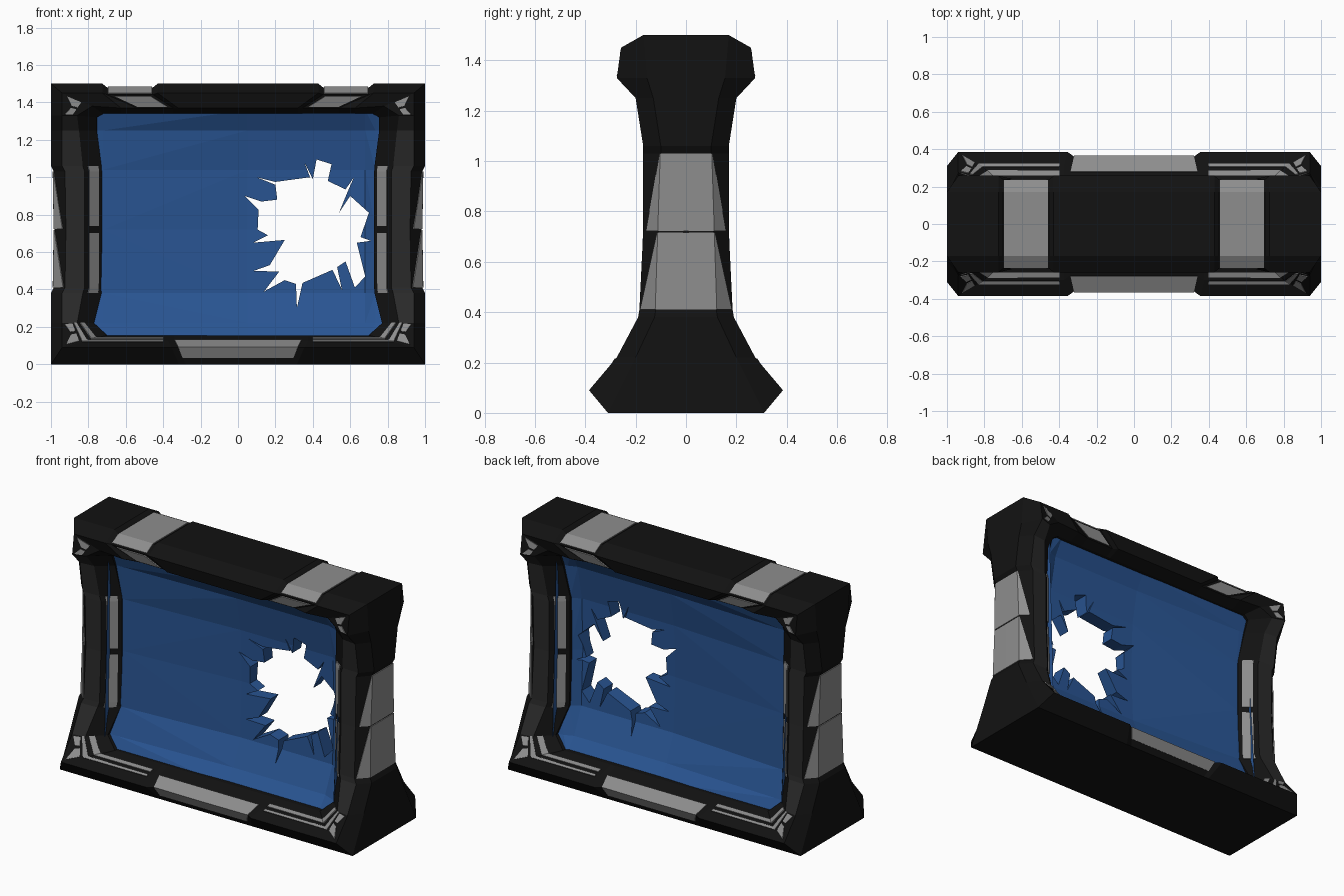
import bpy, bmesh, math
from mathutils import Vector

if "Cube" in bpy.data.objects:
    bpy.data.objects.remove(bpy.data.objects["Cube"])


def material(name, col):
    m = bpy.data.materials.new(name)
    m.diffuse_color = (*col, 1)
    m.use_nodes = True
    m.node_tree.nodes["Principled BSDF"].inputs["Base Color"].default_value = m.diffuse_color
    return m


BLACK = material("dark_metal", (0.006, 0.006, 0.006))
CHARCOAL = material("charcoal_metal", (0.022, 0.022, 0.022))
GREY = material("grey_metal", (0.27, 0.27, 0.27))
BLUE = material("blue_glass", (0.022, 0.09, 0.29))


def make(name, bm, *mats):
    me = bpy.data.meshes.new(name)
    bm.to_mesh(me)
    bm.free()
    ob = bpy.data.objects.new(name, me)
    bpy.context.collection.objects.link(ob)
    for m in mats:
        me.materials.append(m)
    return ob


def mirror(ob):
    m = ob.modifiers.new("mirror", 'MIRROR')
    m.use_axis = (True, True, False)
    m.merge_threshold = 0.0005


# One station = cross-section of the frame: outer centre, outer edge, ridge,
# front inner edge, glass edge, lip into the glass (front right quarter)
def station(a, b, c, d):
    pts = [(a[0], 0, a[2]), a, b, c, d, (d[0], d[1] * 0.5, d[2])]
    return [Vector((x, -y, z)) for x, y, z in pts]


def bottom(x, i, sh=0):
    return station((x - sh, .31, 0), (x, .385 - i, .09),
                   (x + sh / 2, .30 - i, .128), (x + sh / 2, .2, .155))


def side(z, ax, ay, by, cx, cy, dx, dy):
    return station((ax, ay, z), (ax - .06, by, z), (cx, cy, z), (dx, dy, min(z, 1.32)))


def top(x, i, sh=0):
    return station((x, .17, 1.5 - i), (x, .258 - i, 1.45 - .4 * i),
                   (x - sh, .235 - i, 1.37), (x - sh, .16, 1.34))


S = [bottom(0, .025), bottom(.32, .025, .04), bottom(.355, 0, .04),
     station((1, .31, 0), (.94, .385, .09), (.80, .30, .13), (.70, .2, .155)),
     side(.22, 1, .2, .275, .86, .26, .77, .17),
     side(.38, 1, .125, .19, .83, .185, .73, .10),
     side(.41, .985, .12, .185, .82, .18, .728, .095),
     side(.72, .98, .11, .17, .82, .165, .728, .09),
     side(1.03, .985, .10, .17, .82, .165, .728, .09),
     side(1.06, 1, .10, .17, .83, .165, .73, .09),
     side(1.25, 1, .13, .2, .85, .19, .755, .12),
     side(1.33, 1, .155, .275, .86, .25, .755, .15),
     station((1, .17, 1.5), (.94, .258, 1.45), (.78, .235, 1.38), (.72, .16, 1.34)),
     top(.725, 0, .1), top(.70, .02, .16), top(.455, .02, .11), top(.43, 0, .11), top(0, 0)]


def surf(u, v):
    i, j = min(int(u), len(S) - 2), min(int(v), 4)
    s, t = u - i, v - j
    return S[i][j].lerp(S[i][j + 1], t).lerp(S[i + 1][j].lerp(S[i + 1][j + 1], t), s)


# Black frame skin with charcoal post fronts
bm = bmesh.new()
grid = [[bm.verts.new(p) for p in st] for st in S]
for i in range(len(S) - 1):
    for j in range(5):
        f = bm.faces.new((grid[i][j], grid[i + 1][j], grid[i + 1][j + 1], grid[i][j + 1]))
        f.material_index = int(j == 2 and 4 <= i <= 10)
mirror(make("frame", bm, BLACK, CHARCOAL))


# Thin grey plate lying on the frame; the v limits may taper from start to end
def plate(name, u0, u1, *bands):
    bm = bmesh.new()
    us = [u0] + [k for k in range(math.floor(u0) + 1, math.ceil(u1))] + [u1]
    for va, vb, wa, wb in bands:
        for p, q in zip(us, us[1:]):
            f, g = (p - u0) / (u1 - u0), (q - u0) / (u1 - u0)
            uv = [(p, va + (wa - va) * f), (q, va + (wa - va) * g),
                  (q, vb + (wb - vb) * g), (p, vb + (wb - vb) * f)]
            bm.faces.new([bm.verts.new(surf(*c)) for c in uv])
    bmesh.ops.remove_doubles(bm, verts=bm.verts, dist=0.0005)
    ob = make(name, bm, GREY)
    so = ob.modifiers.new("thickness", 'SOLIDIFY')
    so.thickness, so.offset = 0.006, 1
    mirror(ob)


plate("bottom_plate", 0, 1, (1.4, 2, 1.4, 2), (2, 2.95, 2, 2.95))
plate("side_lower_plate", 6, 6.99, (0, 1, 0, 1), (1, 1.9, 1, 1.02))
plate("side_upper_plate", 7.01, 8, (0, 1, 0, 1), (1, 1.75, 1, 1.02))
plate("top_plate", 14.02, 14.98, (0, 1, 0, 1), (1, 1.9, 1, 1.9))
plate("top_front_plate", 14.1, 14.9, (2.1, 2.9, 2.1, 2.9))
plate("inner_strip_lower", 5, 6.94, (3.25, 3.8, 3.25, 3.8))
plate("inner_strip_upper", 7.06, 9, (3.25, 3.8, 3.25, 3.8))
plate("corner_stripe_outer", 2.06, 4.0, (2.76, 2.94, 2.76, 2.94))
plate("corner_stripe_inner", 2.06, 4.0, (3.15, 3.42, 3.15, 3.42))
for label, u in (("bottom", 3), ("top", 11)):
    plate(label + "_corner_inlay_a", u + .06, u + .44, (2.15, 2.65, 2.4, 2.65))
    plate(label + "_corner_inlay_b", u + .56, u + .94, (2.4, 2.65, 2.15, 2.65))


# Closed solid skinned through a row of matching outlines
def skin(name, outlines, *mats):
    bm = bmesh.new()
    rings = [[bm.verts.new(p) for p in o] for o in outlines]
    bm.faces.new(rings[0])
    bm.faces.new(rings[-1][::-1])
    for a, b in zip(rings, rings[1:]):
        for i in range(len(a)):
            j = (i + 1) % len(a)
            bm.faces.new((a[j], a[i], b[i], b[j]))
    bmesh.ops.triangulate(bm, faces=bm.faces)
    bmesh.ops.recalc_face_normals(bm, faces=bm.faces)
    return make(name, bm, *mats)


# Glass: flares at top and bottom, thins toward the broken area (s)
prof = [(.19, .13, .19), (.15, .22, .12), (.10, .38, .05), (.088, .72, .035),
        (.088, 1.04, .045), (.11, 1.25, .085), (.15, 1.36, .15)]


def glass_ring(x, s):
    half = [(y + (thin - y) * s, z) for y, z, thin in prof]
    return [(x, y, z) for y, z in half] + [(x, -y, z) for y, z in reversed(half)]


glass = skin("glass", [glass_ring(x, s) for x, s in
                       ((-.78, 0), (-.72, 0), (.05, 1), (.68, 1), (.735, .2), (.78, 0))], BLUE)

# Jagged broken hole with cracks
hole = [(.42, 1.095), (.50, 1.07), (.48, .98), (.575, .935), (.62, 1.0), (.585, .92), (.54, .81),
        (.60, .90), (.70, .81), (.655, .68), (.71, .66), (.635, .65), (.68, .47), (.625, .41),
        (.575, .55), (.53, .52), (.555, .40), (.505, .505), (.345, .435), (.315, .30), (.31, .43),
        (.25, .45), (.14, .39), (.22, .495), (.085, .50), (.17, .53), (.25, .665), (.08, .65),
        (.16, .69), (.105, .72), (.11, .825), (.035, .90), (.125, .87), (.21, .88), (.2, .96),
        (.1, 1.0), (.2, .975), (.385, 1.0), (.355, 1.08), (.4, .99)]
cutter = skin("hole_cutter", [[(x, y, z) for x, z in hole] for y in (-.5, .5)])
cutter.hide_render = True
bo = glass.modifiers.new("hole", 'BOOLEAN')
bo.operation, bo.solver, bo.object = 'DIFFERENCE', 'EXACT', cutter
bpy.context.view_layer.objects.active = glass
bpy.ops.object.modifier_apply(modifier="hole")
bpy.data.objects.remove(cutter)
